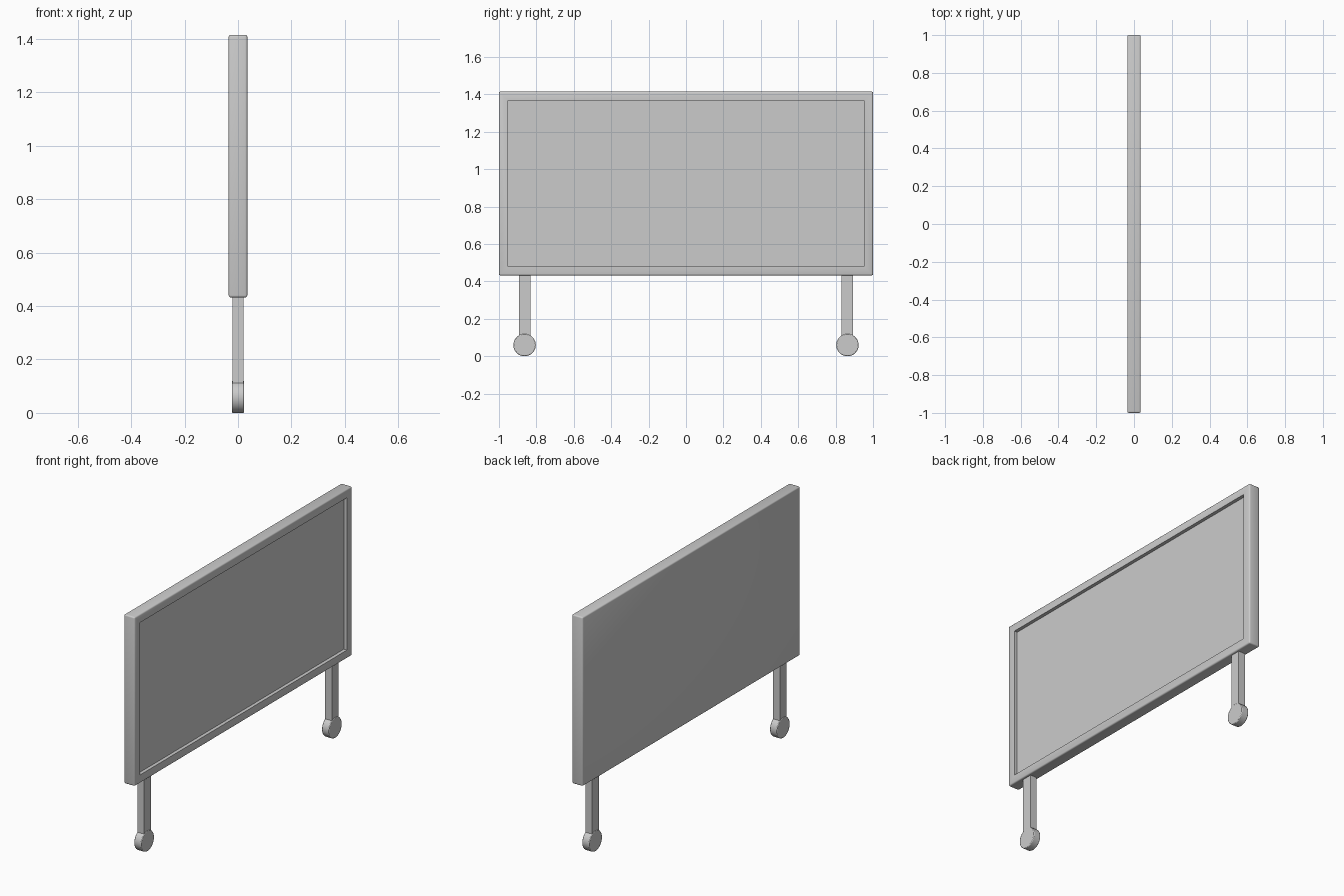
import bpy, bmesh, math

if "Cube" in bpy.data.objects:
    bpy.data.objects.remove(bpy.data.objects["Cube"])

def finish(obj, bevel=0.0, segments=2):
    if bevel:
        m = obj.modifiers.new("soft_edges", 'BEVEL')
        m.width, m.segments, m.limit_method = bevel, segments, 'ANGLE'
    bpy.ops.object.select_all(action='DESELECT')
    obj.select_set(True)
    bpy.context.view_layer.objects.active = obj
    bpy.ops.object.shade_smooth_by_angle(angle=math.radians(35))

def box(name, lo, hi):
    centre = [(a + b) / 2 for a, b in zip(lo, hi)]
    bpy.ops.mesh.primitive_cube_add(size=1, location=centre)
    obj = bpy.context.object
    obj.name = name
    obj.scale = [b - a for a, b in zip(lo, hi)]
    bpy.ops.object.transform_apply(location=False, rotation=False, scale=True)
    return obj

# Board: slab with soft outer edges and a panel sunk into the +x face
board = box("board", (-0.035, -1, 0.432), (0.035, 1, 1.415))
bm = bmesh.new()
bm.from_mesh(board.data)
bmesh.ops.bevel(bm, geom=bm.edges[:], offset=0.008, segments=3,
                profile=0.5, affect='EDGES')
bm.normal_update()
face = max((f for f in bm.faces if f.normal.x > 0.99), key=lambda f: f.calc_area())
bmesh.ops.inset_region(bm, faces=[face], thickness=0.057)
wall = bmesh.ops.extrude_discrete_faces(bm, faces=[face])
bmesh.ops.translate(bm, verts=wall["faces"][0].verts, vec=(-0.02, 0, 0))
bm.to_mesh(board.data)
bm.free()
finish(board)

# Legs and caster wheels, one pair per side
for side, s in (("left", -1), ("right", 1)):
    y = 0.863 * s
    finish(box(side + "_leg", (-0.021, y - 0.031, 0.06), (0.021, y + 0.031, 0.45)))
    bpy.ops.mesh.primitive_cylinder_add(vertices=32, radius=0.06, depth=0.046,
                                        location=(0, y, 0.06),
                                        rotation=(0, math.pi / 2, 0))
    wheel = bpy.context.object
    wheel.name = side + "_wheel"
    finish(wheel, 0.004)
